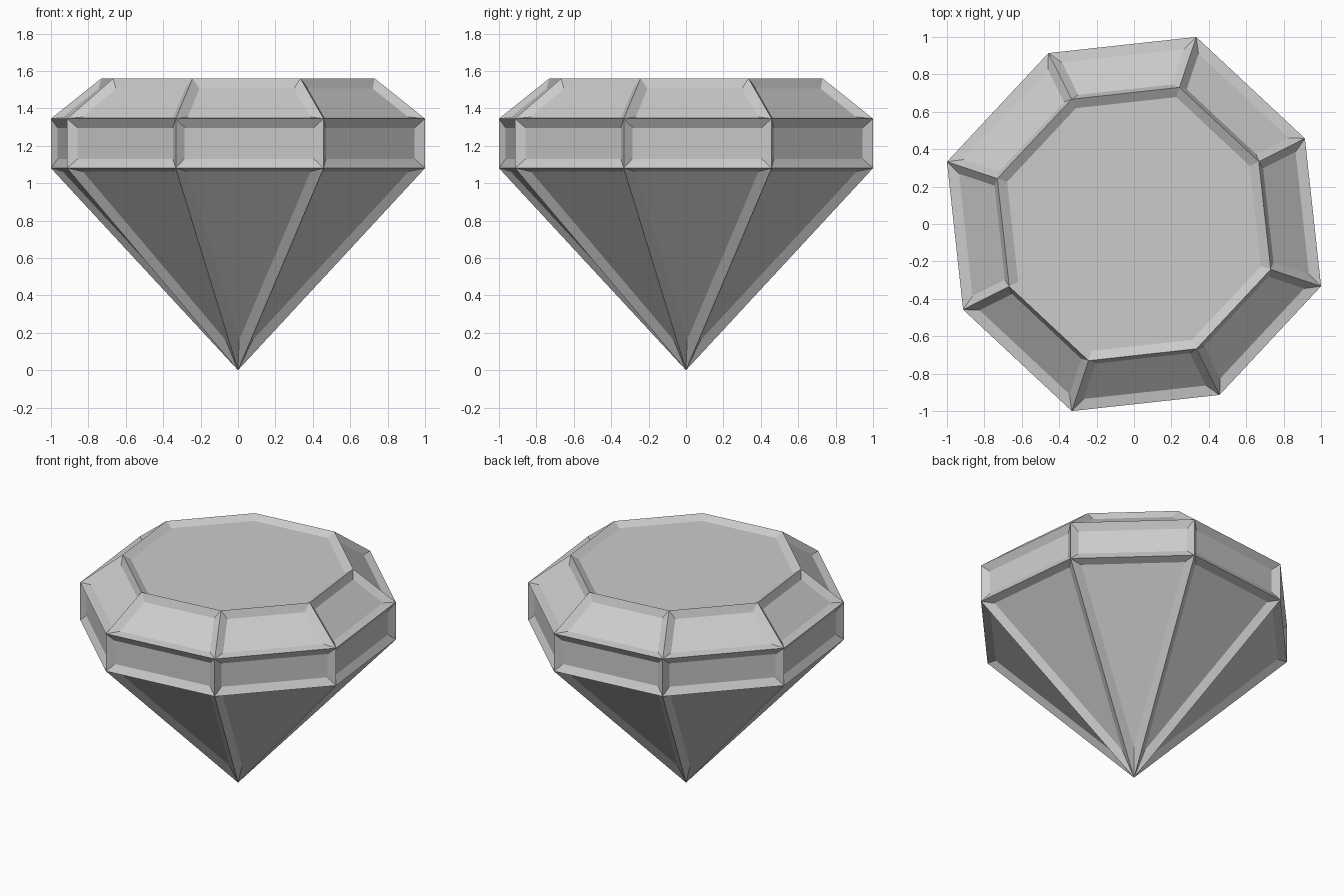
import bpy, bmesh
from math import cos, sin, radians

if "Cube" in bpy.data.objects:
    bpy.data.objects.remove(bpy.data.objects["Cube"])

# Alternating corner radii give the slightly uneven octagon
def ring(bm, r_even, r_odd, z):
    verts = []
    for k in range(8):
        a = radians(-18.4 + 45 * k)
        r = r_odd if k % 2 else r_even
        verts.append(bm.verts.new((r * cos(a), r * sin(a), z)))
    return verts

bm = bmesh.new()
tip = bm.verts.new((0, 0, 0))
girdle_low = ring(bm, 1.054, 1.022, 1.08)
girdle_high = ring(bm, 1.054, 1.022, 1.345)
table = ring(bm, 0.77, 0.746, 1.56)

# Pavilion, girdle and crown facets
for k in range(8):
    n = (k + 1) % 8
    bm.faces.new((tip, girdle_low[n], girdle_low[k]))
    for low, high in ((girdle_low, girdle_high), (girdle_high, table)):
        bm.faces.new((low[k], low[n], high[n], high[k]))
bm.faces.new(table)
bm.normal_update()

# Every facet is a sunken panel with sloping borders
bmesh.ops.inset_individual(bm, faces=bm.faces[:], thickness=0.05,
                           depth=-0.03, use_even_offset=True)

mesh = bpy.data.meshes.new("gem")
bm.to_mesh(mesh)
bm.free()
gem = bpy.data.objects.new("gem", mesh)
bpy.context.collection.objects.link(gem)
